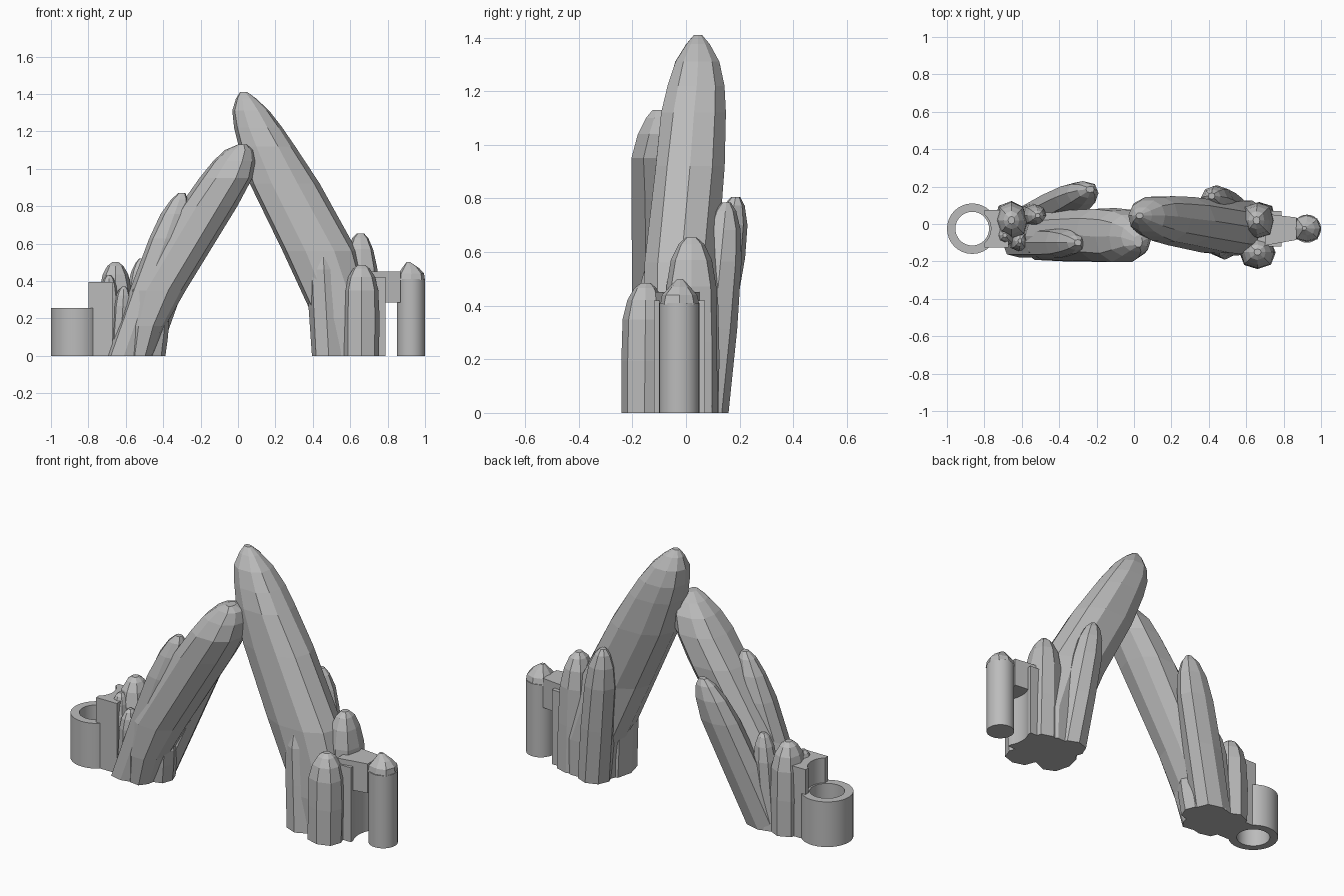
import bpy, bmesh, math, random
from mathutils import Vector

random.seed(4)
if "Cube" in bpy.data.objects:
    bpy.data.objects.remove(bpy.data.objects["Cube"], do_unlink=True)

stone = bpy.data.materials.new("stone_grey")
stone.use_nodes = True
grey = (0.5, 0.5, 0.5, 1.0)
stone.diffuse_color = grey
stone.node_tree.nodes["Principled BSDF"].inputs["Base Color"].default_value = grey

MID_Y = -0.025  # centre line of the post, the sleeve and their sockets


def finish(name, bm, smooth=False):
    """Turn a bmesh into a grey object."""
    bmesh.ops.recalc_face_normals(bm, faces=bm.faces)
    mesh = bpy.data.meshes.new(name)
    bm.to_mesh(mesh)
    bm.free()
    mesh.materials.append(stone)
    obj = bpy.data.objects.new(name, mesh)
    bpy.context.collection.objects.link(obj)
    if smooth:
        bpy.ops.object.select_all(action='DESELECT')
        obj.select_set(True)
        bpy.context.view_layer.objects.active = obj
        bpy.ops.object.shade_smooth_by_angle(angle=math.radians(35))
    return obj


def rounded(value):
    """Push an ellipse slightly towards a box, so the shaft is full."""
    return math.copysign(abs(value) ** 0.85, value)


def loft(name, stations, sides):
    """Faceted shaft through level sections (z, x min, x max, y min, y max)."""
    bm = bmesh.new()
    bulge = [random.uniform(0.97, 1.03) for _ in range(sides)]
    rings = []
    for z, x0, x1, y0, y1 in stations:
        ring = []
        for i in range(sides):
            angle = math.tau * i / sides
            k = bulge[i] * random.uniform(0.97, 1.03)
            x = (x0 + x1) / 2 + k * rounded(math.cos(angle)) * (x1 - x0) / 2
            y = (y0 + y1) / 2 + k * rounded(math.sin(angle)) * (y1 - y0) / 2
            ring.append(bm.verts.new((x, y, z)))
        rings.append(ring)
    for low, high in zip(rings, rings[1:]):
        for i in range(sides):
            j = (i + 1) % sides
            bm.faces.new((low[i], low[j], high[j], high[i]))
    bm.faces.new(rings[0])
    bm.faces.new(rings[-1])
    return finish(name, bm)


def crystal(name, base, tip, rx, ry, sides=8):
    """Small blunt shaft whose centre runs from base to tip."""
    base, tip = Vector(base), Vector(tip)
    outline = ((0, 0.98), (0.4, 1), (0.72, 0.95), (0.87, 0.76), (0.96, 0.48), (1, 0.2))
    stations = []
    for t, k in outline:
        c = base.lerp(tip, t)
        stations.append((c.z, c.x - rx * k, c.x + rx * k, c.y - ry * k, c.y + ry * k))
    return loft(name, stations, sides)


def lathe(name, x, profile, sides=32):
    """Turn a closed (radius, z) profile around an upright axis."""
    bm = bmesh.new()
    rings = [[bm.verts.new((x + r * math.cos(math.tau * i / sides),
                            MID_Y + r * math.sin(math.tau * i / sides), z))
              for i in range(sides)] for r, z in profile]
    for a, b in zip(rings, rings[1:] + rings[:1]):
        for i in range(sides):
            j = (i + 1) % sides
            bm.faces.new((a[i], a[j], b[j], b[i]))
    return finish(name, bm, smooth=True)


def extrude_up(name, outline, z0, z1):
    bm = bmesh.new()
    face = bm.faces.new([bm.verts.new((x, y, z0)) for x, y in outline])
    made = bmesh.ops.extrude_face_region(bm, geom=[face])["geom"]
    moved = [v for v in made if isinstance(v, bmesh.types.BMVert)]
    bmesh.ops.translate(bm, verts=moved, vec=(0, 0, z1 - z0))
    return finish(name, bm, smooth=True)


def socket(name, inner_x, centre_x, radius, reach, half_width, height):
    """Upright block with a hollow facing a round part."""
    side = math.copysign(1, centre_x - inner_x)
    steps = 10
    outline = [(inner_x, MID_Y + half_width), (inner_x, MID_Y - half_width),
               (centre_x - side * radius * math.cos(reach), MID_Y - half_width)]
    for i in range(steps + 1):
        a = reach * (2 * i / steps - 1)
        outline.append((centre_x - side * radius * math.cos(a), MID_Y + radius * math.sin(a)))
    outline.append((centre_x - side * radius * math.cos(reach), MID_Y + half_width))
    return extrude_up(name, outline, 0, height)


# Tall leaning shaft on the left
loft("tall_leaning_shaft", [
    (0, 0.42, 0.74, -0.16, 0.13),
    (0.2, 0.40, 0.74, -0.17, 0.13),
    (0.56, 0.235, 0.64, -0.155, 0.12),
    (0.92, 0.06, 0.44, -0.12, 0.15),
    (1.12, 0, 0.31, -0.095, 0.155),
    (1.22, -0.025, 0.24, -0.07, 0.15),
    (1.31, -0.03, 0.17, -0.04, 0.13),
    (1.375, -0.01, 0.1, 0, 0.09),
    (1.41, 0.01, 0.05, 0.03, 0.06)], 10)

# Short leaning shaft on the right, with a spur at its foot
loft("short_leaning_shaft", [
    (0, -0.6, -0.45, -0.18, 0.05),
    (0.16, -0.6, -0.385, -0.2, 0.06),
    (0.35, -0.59, -0.275, -0.2, 0.07),
    (0.8, -0.32, -0.005, -0.205, 0.085),
    (0.95, -0.21, 0.08, -0.21, 0.075),
    (1.04, -0.14, 0.095, -0.18, 0.05),
    (1.1, -0.07, 0.085, -0.15, 0.01),
    (1.13, 0, 0.045, -0.125, -0.06)], 10)
crystal("short_shaft_spur", (-0.47, -0.03, 0), (-0.44, -0.05, 0.25), 0.08, 0.08)

# Crystals around the foot of the tall shaft
crystal("left_front_column", (0.485, -0.075, 0), (0.45, -0.06, 0.64), 0.09, 0.115)
crystal("left_front_crystal", (0.66, -0.155, 0), (0.66, -0.15, 0.485), 0.095, 0.085)
crystal("left_outer_crystal", (0.67, 0.02, 0), (0.655, 0.02, 0.655), 0.09, 0.1)
crystal("left_back_crystal", (0.52, 0.075, 0), (0.415, 0.15, 0.785), 0.09, 0.083)

# Crystals around the foot of the short shaft
crystal("right_front_spike", (-0.61, -0.1, 0), (-0.3, -0.1, 0.87), 0.095, 0.085)
crystal("right_back_spike", (-0.53, 0.03, 0), (-0.235, 0.185, 0.805), 0.11, 0.085)
crystal("right_outer_crystal", (-0.655, 0.02, 0), (-0.655, 0.02, 0.5), 0.09, 0.1)
crystal("right_middle_crystal", (-0.56, 0.05, 0), (-0.515, 0.045, 0.52), 0.065, 0.06)
crystal("right_front_column", (-0.69, -0.06, 0), (-0.69, -0.06, 0.43), 0.055, 0.06)
crystal("right_small_crystal", (-0.63, -0.08, 0), (-0.61, -0.09, 0.37), 0.05, 0.06)

# Round post joined to its socket by a bridge
socket("post_socket", 0.66, 0.925, 0.155, 0.51, 0.095, 0.42)
lathe("post", 0.925, [(0, 0), (0.075, 0), (0.075, 0.41), (0, 0.41)])
loft("post_cap", [
    (0.405, 0.851, 0.999, -0.099, 0.049),
    (0.44, 0.858, 0.995, -0.09, 0.04),
    (0.47, 0.878, 0.968, -0.062, 0.015),
    (0.5, 0.9, 0.922, -0.033, -0.012)], 8)
extrude_up("post_bridge", [(0.7, MID_Y - 0.09), (0.87, MID_Y - 0.06),
                           (0.87, MID_Y + 0.06), (0.7, MID_Y + 0.08)], 0.285, 0.45)

# Open sleeve held by its socket
socket("sleeve_socket", -0.67, -0.865, 0.1, 0.86, 0.1, 0.395)
lathe("sleeve", -0.865, [(0.09, 0), (0.135, 0), (0.135, 0.255), (0.09, 0.255)])
